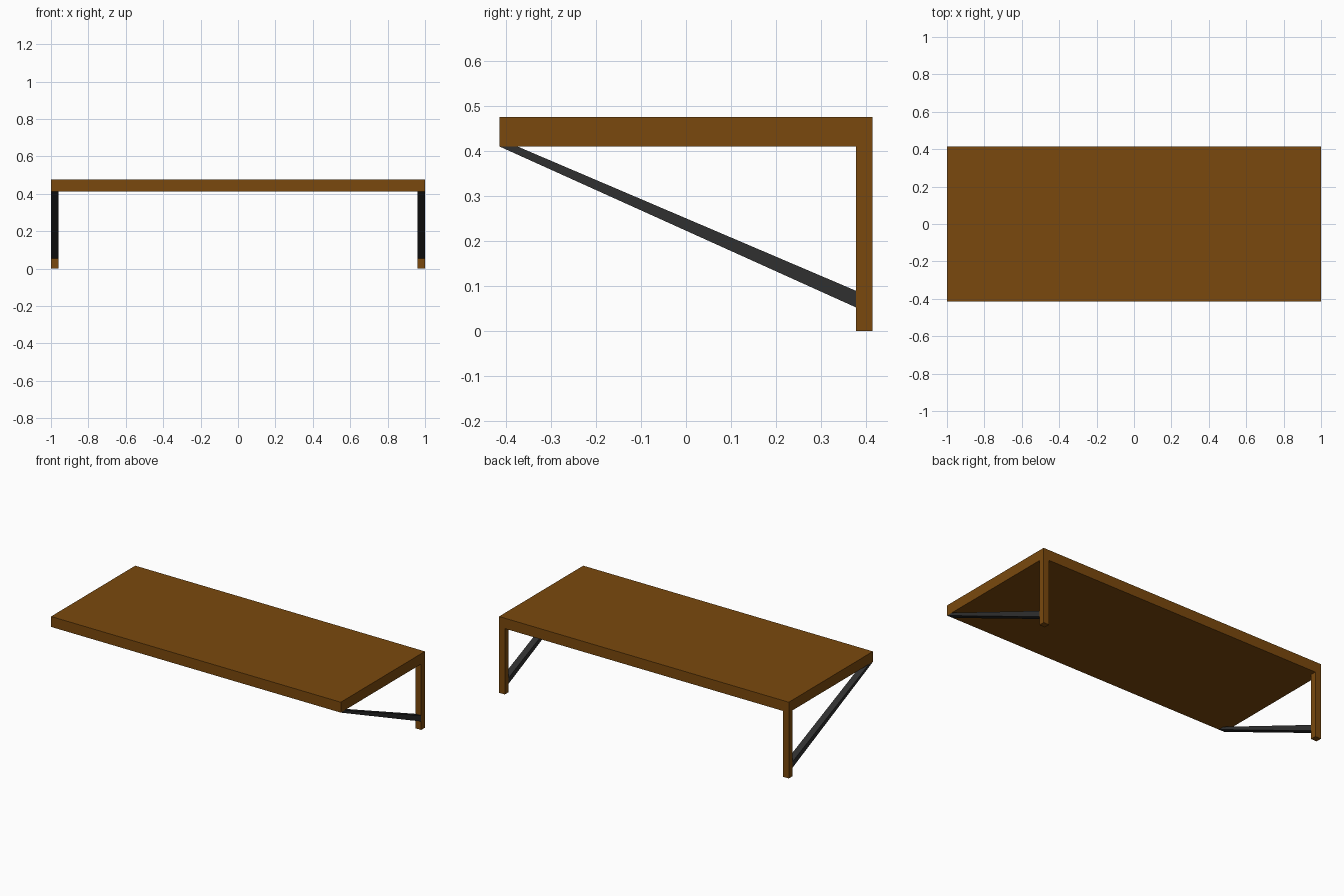
import bpy

if "Cube" in bpy.data.objects:
    bpy.data.objects.remove(bpy.data.objects["Cube"])


def material(name, rgb):
    m = bpy.data.materials.new(name)
    m.diffuse_color = (*rgb, 1)
    m.use_nodes = True
    m.node_tree.nodes["Principled BSDF"].inputs["Base Color"].default_value = m.diffuse_color
    return m


wood = material("brown wood", (0.195, 0.066, 0.004))
metal = material("dark metal", (0.029, 0.029, 0.029))


def prism(name, profile, x0, x1, mat):
    """Extrude a (y, z) profile, listed clockwise seen from +x, from x0 to x1."""
    n = len(profile)
    verts = [(x, y, z) for x in (x0, x1) for y, z in profile]
    faces = [tuple(range(n)), tuple(reversed(range(n, 2 * n)))]
    faces += [(i, i + n, (i + 1) % n + n, (i + 1) % n) for i in range(n)]
    mesh = bpy.data.meshes.new(name)
    mesh.from_pydata(verts, [], faces)
    mesh.materials.append(mat)
    obj = bpy.data.objects.new(name, mesh)
    bpy.context.collection.objects.link(obj)
    return obj


def box(y0, y1, z0, z1):
    return [(y0, z0), (y0, z1), (y1, z1), (y1, z0)]


DEPTH, TOP, UNDER = 0.415, 0.476, 0.411
LEG_FRONT, LEG_WIDTH = 0.378, 0.04

# Thick shelf board
prism("shelf_board", box(-DEPTH, DEPTH, UNDER, TOP), -1, 1, wood)

# Back legs and tapered diagonal braces at both ends
brace = [(-DEPTH, UNDER), (-DEPTH + 0.04, UNDER), (LEG_FRONT, 0.09), (LEG_FRONT, 0.053)]
for side, x0 in (("left", -1), ("right", 1 - LEG_WIDTH)):
    prism(side + "_leg", box(LEG_FRONT, DEPTH, 0, UNDER), x0, x0 + LEG_WIDTH, wood)
    prism(side + "_brace", brace, x0, x0 + LEG_WIDTH, metal)
